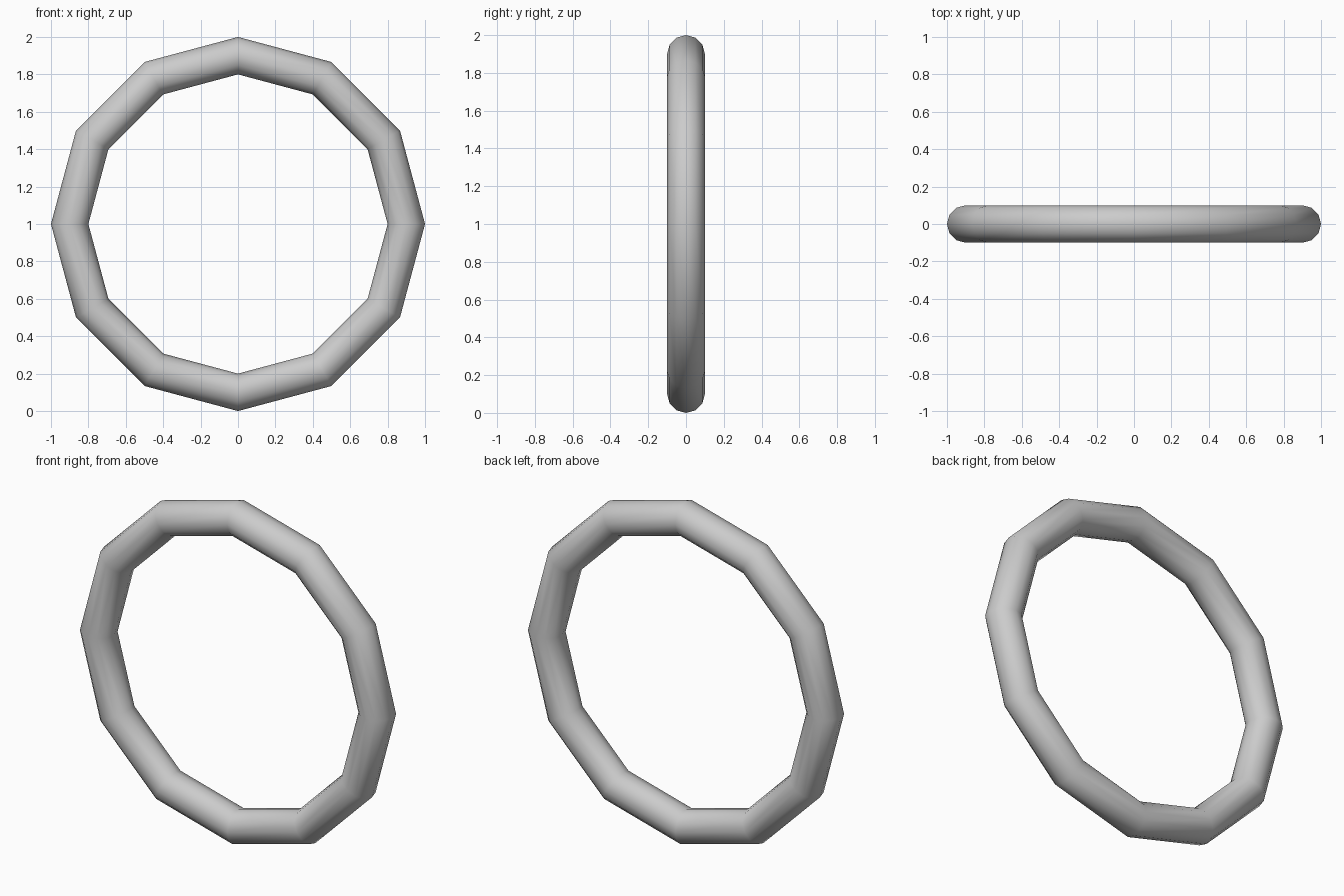
import bpy
import math

if "Cube" in bpy.data.objects:
    bpy.data.objects.remove(bpy.data.objects["Cube"])

# Upright ring: 12 straight tube sections with a 12-sided round profile
bpy.ops.mesh.primitive_torus_add(
    major_segments=12, minor_segments=12,
    major_radius=0.9, minor_radius=0.1,
    location=(0, 0, 1), rotation=(math.pi / 2, 0, 0))
ring = bpy.context.object
ring.name = "ring"
bpy.ops.object.shade_smooth()
